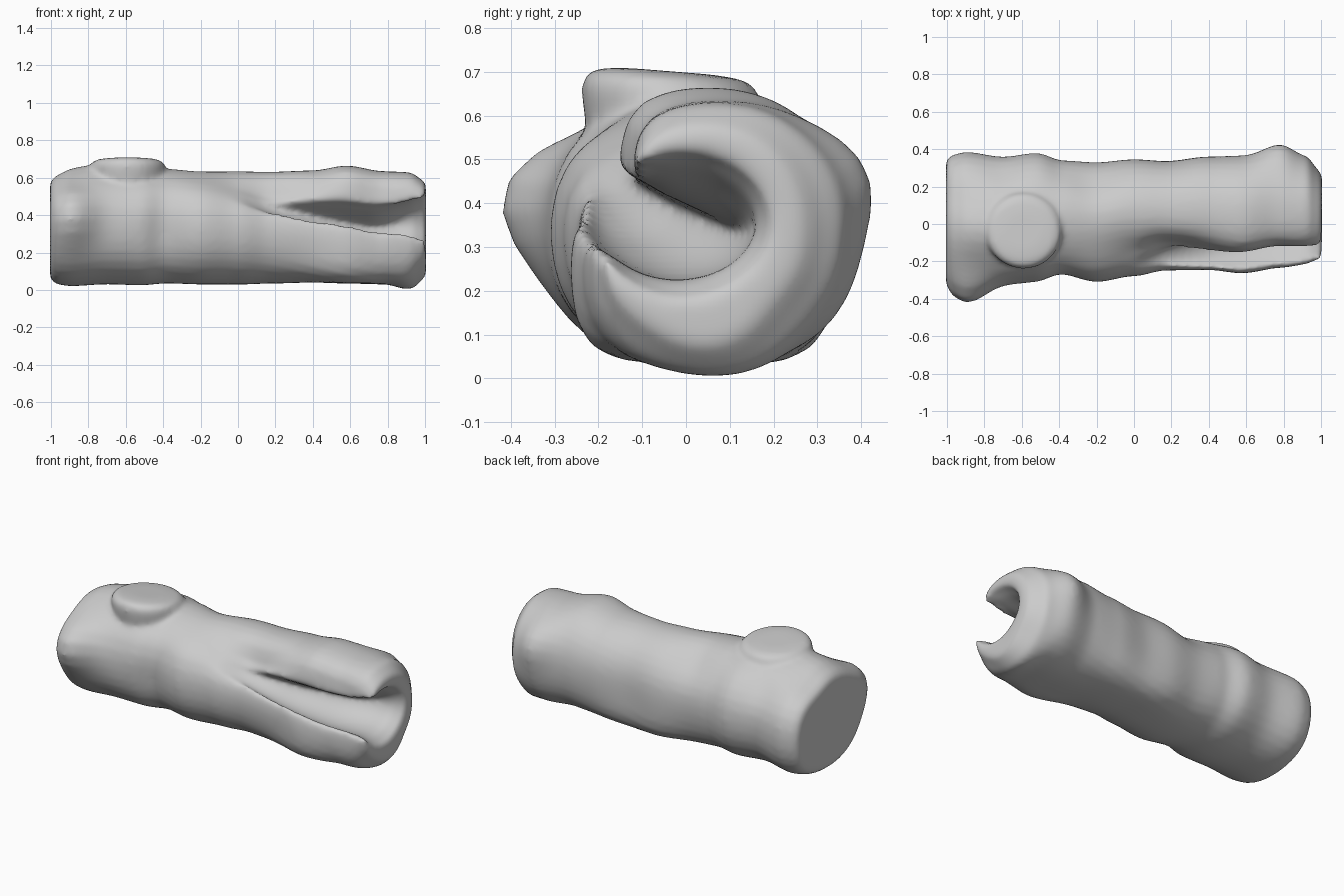
import bpy, bmesh
from math import sin, cos, radians, exp, pi
from mathutils import Vector

if "Cube" in bpy.data.objects:
    bpy.data.objects.remove(bpy.data.objects["Cube"])

# Outline along the log: x, front y, back y, bottom z, top z
STATIONS = [
    (-1.005, -.28, .34, .06, .58), (-.97, -.32, .37, .03, .61), (-.9, -.33, .385, .02, .63),
    (-.7, -.32, .36, .03, .65), (-.52, -.32, .38, .025, .65), (-.38, -.28, .34, .035, .65),
    (-.2, -.31, .33, .03, .64), (0, -.28, .345, .03, .64), (.17, -.25, .335, .035, .635),
    (.4, -.25, .36, .04, .64), (.58, -.27, .365, .035, .665), (.78, -.25, .4, .03, .635),
    (.92, -.23, .36, 0, .63), (.98, -.21, .32, .01, .61), (1.005, -.19, .29, .03, .59)]
# Bulges and hollows: x, angle, height, length, angular spread
BUMPS = [(-.89, 168, .1, .14, 22), (.78, 22, .04, .12, 22), (-.92, -38, .012, .16, 22),
         (.75, 150, -.09, .38, 20), (.2, 135, -.085, .2, 20), (-.45, 190, -.02, .12, 25),
         (-.83, 100, .03, .12, 25), (-.97, 60, -.03, .15, 25), (1, -45, -.035, .12, 25),
         (.6, 226, .055, .3, 20), (1, 235, -.03, .08, 25), (.1, -45, .05, .4, 22),
         (-.05, 120, -.03, .28, 25), (-.25, 45, -.03, .2, 25), (-.72, 40, -.02, .12, 20)]
N, STEPS = 36, 80


def lerp(a, b, t):
    return a + (b - a) * t


def smooth(a, b, x):
    t = max(0, min(1, (x - a) / (b - a)))
    return t * t * (3 - 2 * t)


def outline(x):
    for p, q in zip(STATIONS, STATIONS[1:]):
        if x <= q[0]:
            t = (x - p[0]) / (q[0] - p[0])
            return [lerp(a, b, t * t * (3 - 2 * t)) for a, b in zip(p[1:], q[1:])]
    return STATIONS[-1][1:]


def surface(x, deg):
    """Point on the bark at a given angle around the log."""
    front, back, bottom, top = outline(x)
    c, s = cos(radians(deg)), sin(radians(deg))
    n = 2.2
    r = (abs(2 * c / (back - front)) ** n + abs(2 * s / (top - bottom)) ** n) ** (-1 / n)
    for bx, ba, height, length, spread in BUMPS:
        d = (deg - ba + 180) % 360 - 180
        r += height * exp(-((x - bx) / length) ** 2 - (d / spread) ** 2)
    return Vector((x, (front + back) / 2 + r * c, (top + bottom) / 2 + r * s))


def hollow(x, t):
    """Point on the inner wall; the roof sinks deeper inside the log."""
    a = radians(lerp(200, 480, t))
    y, z = -.02 + .18 * cos(a), .36 + .135 * sin(a)
    roof = min(z, .46 - .43 * (y + .14))
    return Vector((x, y, lerp(roof, z, smooth(.7, 1, x))))


def section(x):
    """Closed ring: bark from lower lip round the back to upper lip, then the hollow."""
    along = max(0, min(1, (x + .05) / .8))
    low = lerp(153, 186, along) + 18 * smooth(.88, 1, x)
    high = lerp(140, 147, along) - 17 * smooth(.85, 1, x)
    depth = smooth(-.05, .9, x)
    rim = .42 * smooth(.9, 1.005, x) ** 2
    outer, inner = [], []
    for i in range(N):
        t = i / (N - 1)
        o = surface(x, lerp(low, high + 360, t))
        f = surface(x, lerp(low, high, .04 + .92 * t)).lerp(hollow(x, t), depth)
        mid = (o + f) / 2
        # Round the lips and the end rim towards the middle of the wall
        lip = max(0, 1 - min(t, 1 - t) / .08) ** 2
        pull = max(rim, .7 * lip * depth)
        outer.append(o.lerp(mid, pull))
        inner.append(f.lerp(mid, pull))
    return outer + inner[::-1]


# Log body, lofted along x
bm = bmesh.new()
xs = [-1.005, -.985] + [lerp(-.97, .9, i / STEPS) for i in range(STEPS)]
xs += [.9, .93, .95, .97, .985, .995, 1.005]
rings = [[bm.verts.new(p) for p in section(x)] for x in xs]
for a, b in zip(rings, rings[1:]):
    for i in range(2 * N):
        j = (i + 1) % (2 * N)
        bm.faces.new((a[i], a[j], b[j], b[i]))
bm.faces.new(rings[0][::-1])
end = rings[-1]
for i in range(N - 1):
    bm.faces.new((end[i], end[i + 1], end[-2 - i], end[-1 - i]))

# Cut branch stub on top
levels = [(.42, .17), (.6, .2), (.65, .205), (.68, .195), (.695, .165), (.701, .1)]
stub = []
for z, r in levels:
    ring = []
    for i in range(N):
        a = 2 * pi * i / N
        y = -.035 + r * sin(a)
        ring.append(bm.verts.new((-.59 + r * cos(a), y, z - .08 * (y + .035))))
    stub.append(ring)
for a, b in zip(stub, stub[1:]):
    for i in range(N):
        j = (i + 1) % N
        bm.faces.new((a[i], a[j], b[j], b[i]))
bm.faces.new(stub[0][::-1])
bm.faces.new(stub[-1])
bmesh.ops.recalc_face_normals(bm, faces=bm.faces)

mesh = bpy.data.meshes.new("hollow_log")
bm.to_mesh(mesh)
bm.free()
log = bpy.data.objects.new("hollow_log", mesh)
bpy.context.collection.objects.link(log)

# Fuse the stub into the body and soften the join
remesh = log.modifiers.new("fuse", 'REMESH')
remesh.mode = 'VOXEL'
remesh.voxel_size = .014
remesh.use_smooth_shade = True
soften = log.modifiers.new("soften", 'SMOOTH')
soften.factor = .5
soften.iterations = 12

# Plain grey wood
grey = bpy.data.materials.new("plain_grey")
grey.use_nodes = True
colour = (.6, .6, .6, 1)
grey.diffuse_color = colour
grey.node_tree.nodes["Principled BSDF"].inputs["Base Color"].default_value = colour
mesh.materials.append(grey)
mesh.polygons.foreach_set("use_smooth", [True] * len(mesh.polygons))
